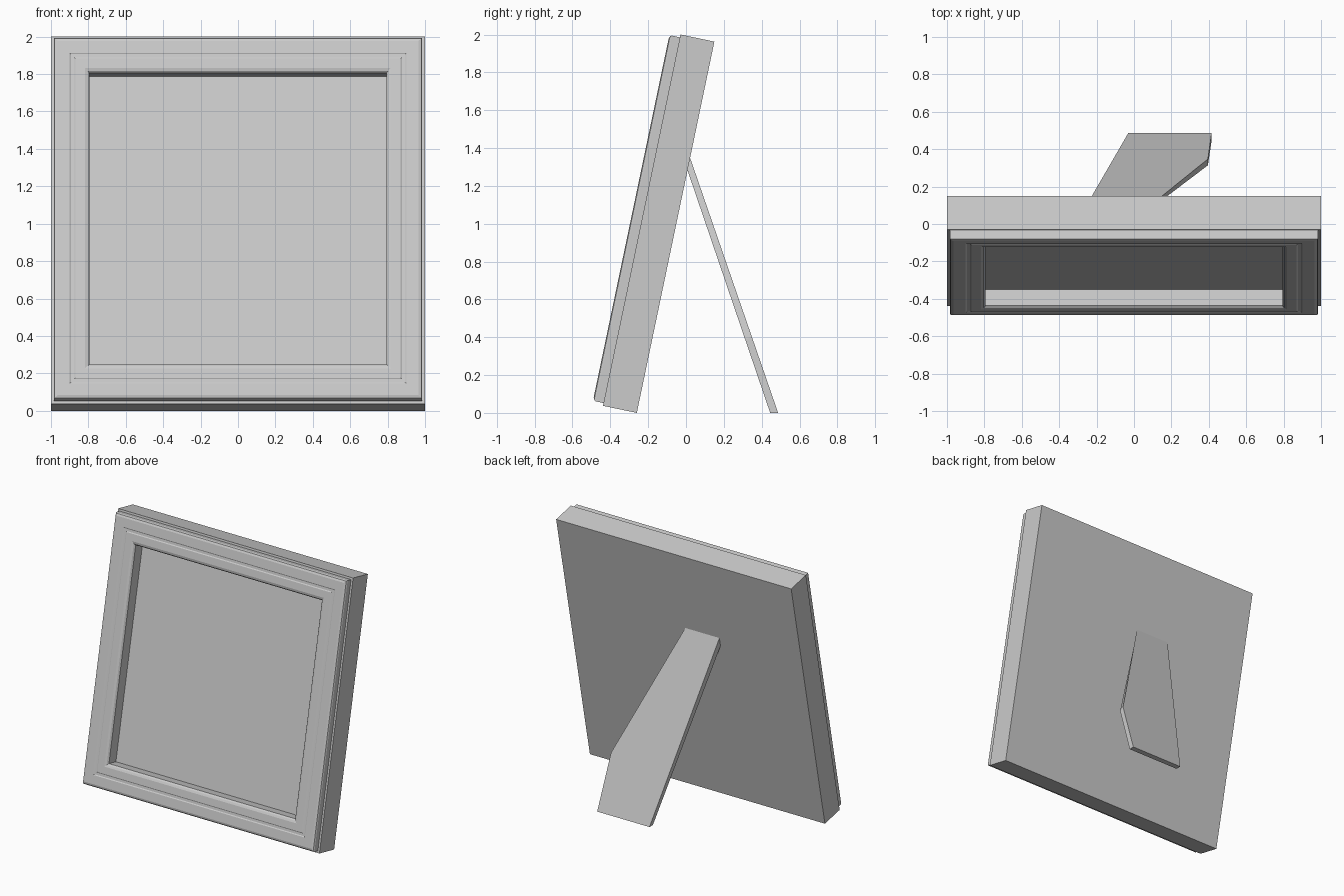
import bpy, bmesh, math
from mathutils import Vector

if "Cube" in bpy.data.objects:
    bpy.data.objects.remove(bpy.data.objects["Cube"])

TILT = math.radians(11.8)
UP = Vector((0, math.sin(TILT), math.cos(TILT)))       # along the tilted frame
OUT = Vector((0, -math.cos(TILT), math.sin(TILT)))     # towards the viewer
BASE = Vector((0, -0.26, 0.0))                         # bottom back edge
MID = 1.0025


def finish(name, bm):
    bmesh.ops.recalc_face_normals(bm, faces=bm.faces)
    mesh = bpy.data.meshes.new(name)
    bm.to_mesh(mesh)
    bm.free()
    ob = bpy.data.objects.new(name, mesh)
    bpy.context.collection.objects.link(ob)
    return ob


def square_loft(name, profile, closed):
    """Sweep (half size, depth) points round a square; cap or close the ends."""
    bm = bmesh.new()
    rings = []
    for r, n in profile:
        h = r + MID - 1
        rings.append([bm.verts.new(BASE + Vector((sx * r, 0, 0)) + UP * (MID + sz * h) + OUT * n)
                      for sx, sz in ((-1, -1), (1, -1), (1, 1), (-1, 1))])
    pairs = list(zip(rings, rings[1:]))
    if closed:
        pairs.append((rings[-1], rings[0]))
    else:
        bm.faces.new(rings[0])
        bm.faces.new(rings[-1])
    for a, b in pairs:
        for i in range(4):
            j = (i + 1) % 4
            bm.faces.new((a[i], a[j], b[j], b[i]))
    return finish(name, bm)


# Backing box with the recessed picture panel
square_loft("backing_panel", [(1.0, 0), (1.0, 0.183), (0.793, 0.183), (0.793, 0.1365)], False)

# Front moulding with rounded edges and a shallow groove
square_loft("front_moulding", [
    (0.985, 0.183), (0.985, 0.226), (0.98, 0.235), (0.965, 0.24),
    (0.90, 0.24), (0.893, 0.236), (0.877, 0.236), (0.87, 0.24),
    (0.818, 0.24), (0.803, 0.235), (0.793, 0.2235), (0.793, 0.183)], True)

# Easel leg: slanted board, cut flush with the backing at the top
outline = [(-0.03, 0.0), (0.415, 0.0), (0.395, 0.30), (-0.01, 1.0), (-0.30, 1.0)]
bm = bmesh.new()
rear, front = [
    [bm.verts.new((x, y0 + (y1 - y0) * t, z1 * t)) for x, t in outline]
    for y0, y1, z1 in ((0.487, 0.021, 1.35), (0.445, 0.007, 1.285))]
bm.faces.new(rear)
bm.faces.new(front)
for i in range(len(outline)):
    j = (i + 1) % len(outline)
    bm.faces.new((rear[i], rear[j], front[j], front[i]))
finish("easel_leg", bm)
